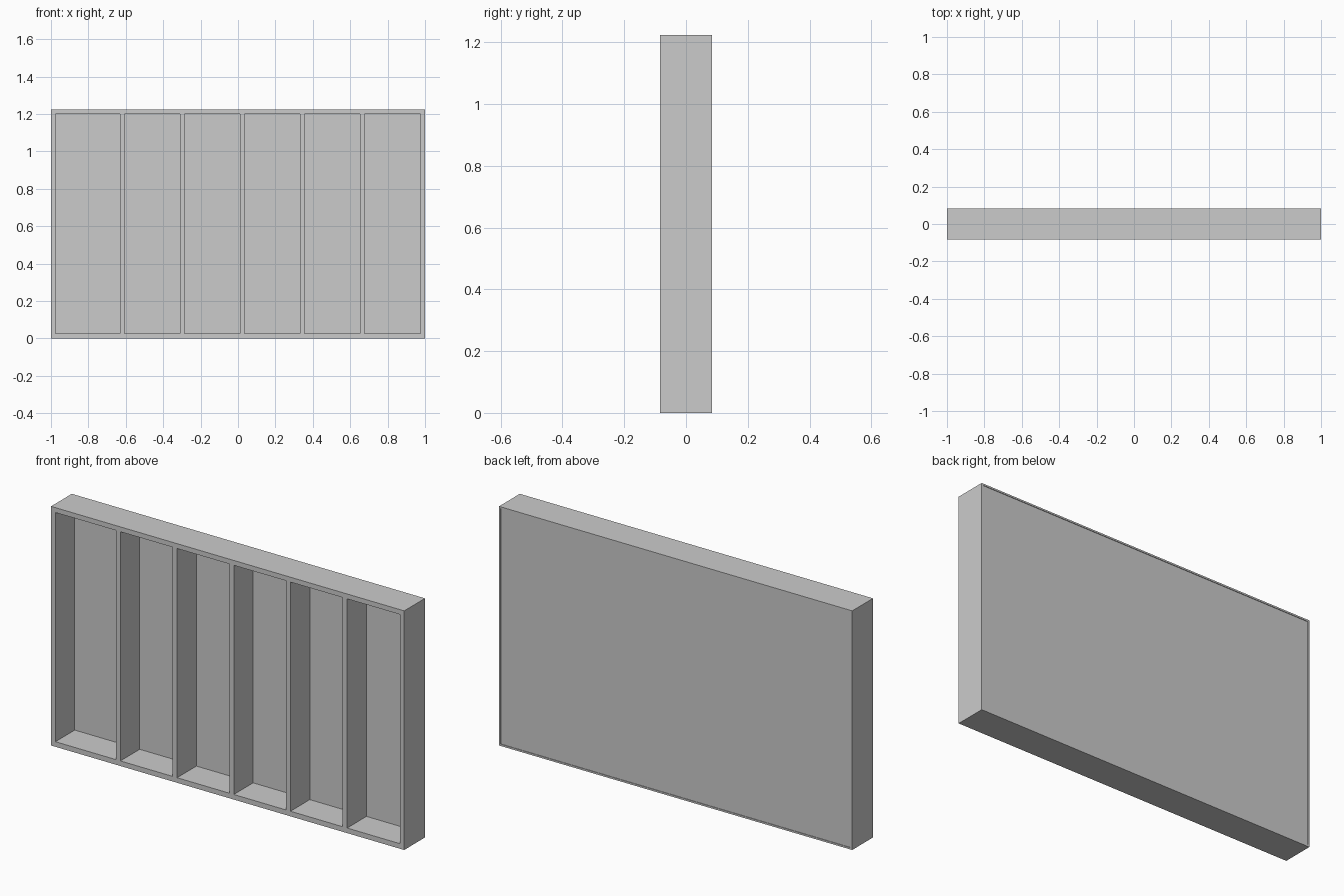
import bpy

if "Cube" in bpy.data.objects:
    bpy.data.objects.remove(bpy.data.objects["Cube"])

W, D, H = 2.0, 0.168, 1.224      # overall size
T = 0.025                        # board thickness
RIM, RECESS, PANEL = 0.009, 0.003, 0.009


def box(name, x0, x1, y0, y1, z0, z1):
    bpy.ops.mesh.primitive_cube_add(
        size=1, location=((x0 + x1) / 2, (y0 + y1) / 2, (z0 + z1) / 2))
    ob = bpy.context.object
    ob.name = name
    ob.scale = (x1 - x0, y1 - y0, z1 - z0)
    bpy.ops.object.transform_apply(location=True, rotation=False, scale=True)
    return ob


def cut(target, cutter):
    cutter.hide_render = True
    cutter.display_type = 'WIRE'
    mod = target.modifiers.new(cutter.name, 'BOOLEAN')
    mod.operation = 'DIFFERENCE'
    mod.solver = 'EXACT'
    mod.object = cutter


back = D / 2
panel_front = back - RECESS - PANEL

# Outer frame with dividers, left as one solid by cutting out the bays
frame = box("frame", -W / 2, W / 2, -D / 2, back, 0, H)

# Six open bays; the first is a little wider than the rest
x = -W / 2 + T
for i in range(6):
    width = 0.343 if i == 0 else 0.296
    right = W / 2 - T if i == 5 else x + width
    cut(frame, box(f"bay_cutter_{i + 1}", x, right, -D, D, T + 0.001, H - T))
    x = right + T

# Shallow rebate in the rear that holds the back panel
cut(frame, box("rebate_cutter", -W / 2 + RIM, W / 2 - RIM,
               panel_front, D, RIM, H - RIM))

# Back panel
box("back_panel", -W / 2 + RIM, W / 2 - RIM,
    panel_front, back - RECESS, RIM, H - RIM)
